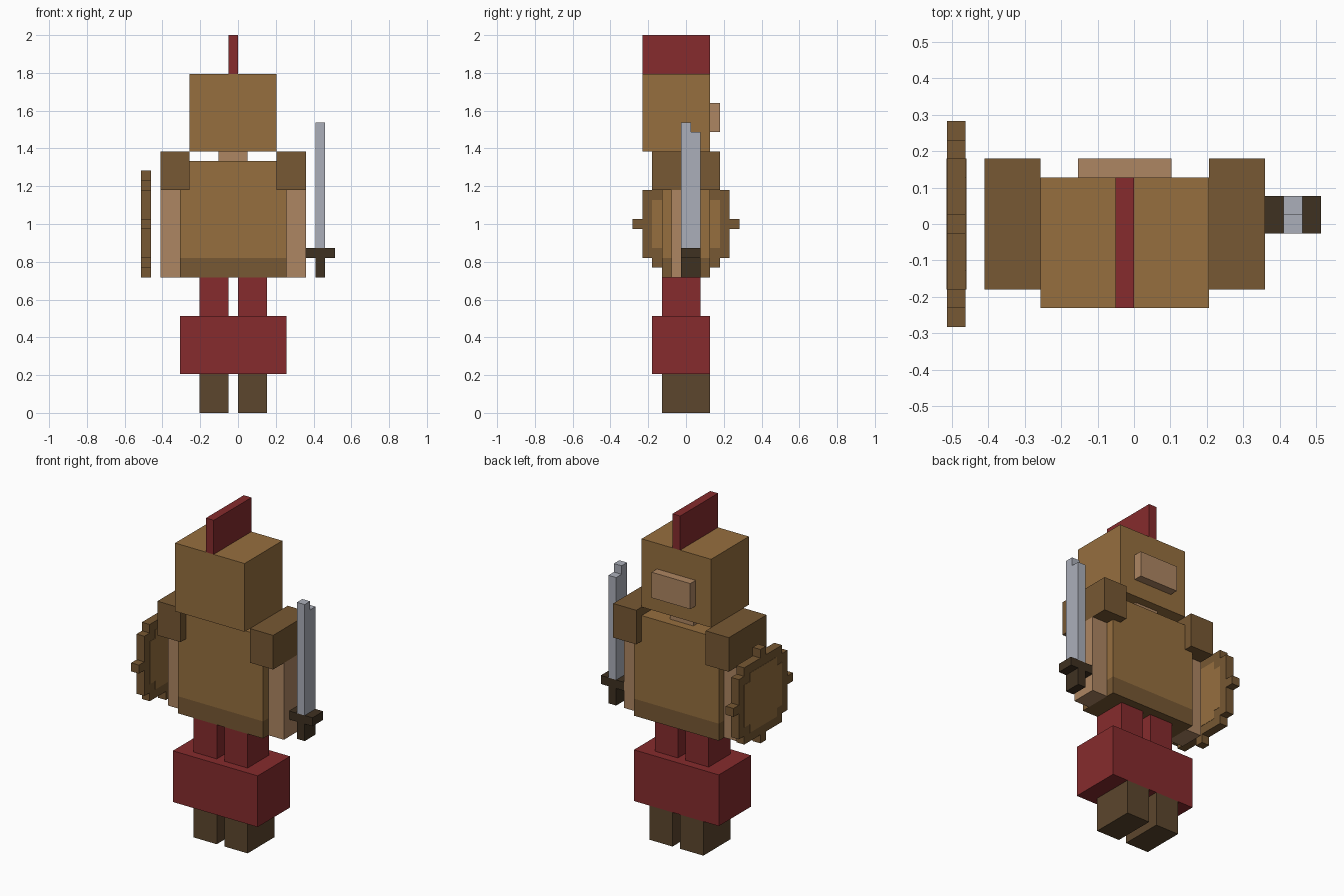
import bpy
import bmesh

if "Cube" in bpy.data.objects:
    bpy.data.objects.remove(bpy.data.objects["Cube"], do_unlink=True)

U = 2 / 39  # one block unit; all part sizes below are in blocks


def srgb(hex_code):
    out = []
    for i in (0, 2, 4):
        c = int(hex_code[i:i + 2], 16) / 255
        out.append(c / 12.92 if c <= 0.04045 else ((c + 0.055) / 1.055) ** 2.4)
    return (*out, 1.0)


def material(name, hex_code):
    mat = bpy.data.materials.new(name)
    mat.use_nodes = True
    colour = srgb(hex_code)
    mat.diffuse_color = colour
    bsdf = next(n for n in mat.node_tree.nodes if n.type == "BSDF_PRINCIPLED")
    bsdf.inputs["Base Color"].default_value = colour
    bsdf.inputs["Roughness"].default_value = 0.8
    return mat


BRONZE = material("bronze", "966F3F")
LEATHER = material("brown leather", "775833")
BOOT = material("dark boot leather", "5C462D")
GRIP = material("very dark wood", "3F3121")
SKIN = material("skin", "AE8662")
RED = material("red cloth", "862B2D")
STEEL = material("steel", "ABAFBA")


def extrude(name, profile, x0, x1, mat):
    """Solid from a closed (y, z) profile, running from x0 to x1."""
    bm = bmesh.new()
    base = bm.faces.new([bm.verts.new((x0 * U, y * U, z * U)) for y, z in profile])
    ext = bmesh.ops.extrude_face_region(bm, geom=[base], use_keep_orig=True)
    moved = [v for v in ext["geom"] if isinstance(v, bmesh.types.BMVert)]
    bmesh.ops.translate(bm, verts=moved, vec=((x1 - x0) * U, 0, 0))
    bmesh.ops.recalc_face_normals(bm, faces=bm.faces[:])
    mesh = bpy.data.meshes.new(name)
    bm.to_mesh(mesh)
    bm.free()
    mesh.materials.append(mat)
    obj = bpy.data.objects.new(name, mesh)
    bpy.context.collection.objects.link(obj)
    return obj


def box(name, x, y, z, mat):
    (y0, y1), (z0, z1) = y, z
    return extrude(name, [(y0, z0), (y1, z0), (y1, z1), (y0, z1)], *x, mat)


def four_fold(quarter, centre_z):
    """Repeat a quarter outline four times around the shield centre."""
    points = []
    for _ in range(4):
        points += [(y, z + centre_z) for y, z in quarter]
        quarter = [(-z, y) for y, z in quarter]
    return points


# Head
box("crest", (-1, 0), (-4.5, 2.5), (35, 39), RED)
box("helmet", (-5, 4), (-4.5, 2.5), (27, 35), BRONZE)
box("face", (-3, 2), (2.5, 3.5), (29, 32), SKIN)
box("neck", (-2, 1), (-1.5, 1.5), (26, 27), SKIN)

# Body
box("breastplate", (-6, 5), (-2.5, 2.5), (16, 26), BRONZE)
box("belt", (-6, 5), (-2.5, 2.5), (14, 16), LEATHER)
box("skirt", (-6, 5), (-3.5, 2.5), (4, 10), RED)

# Limbs, mirrored about the body's middle plane at x = -0.5
for side, s in (("left", 1), ("right", -1)):
    def span(a, b):
        return tuple(sorted((-0.5 + s * a, -0.5 + s * b)))
    box(side + "_shoulder_pad", span(4.5, 7.5), (-3.5, 3.5), (23, 27), LEATHER)
    box(side + "_arm", span(5.5, 7.5), (-1.5, 1.5), (14, 23), SKIN)
    box(side + "_leg", span(0.5, 3.5), (-2.5, 1.5), (10, 14), RED)
    box(side + "_boot", span(0.5, 3.5), (-2.5, 2.5), (0, 4), BOOT)

# Sword
extrude("sword_blade", [(-0.5, 17), (1.5, 17), (1.5, 29), (0.5, 29), (0.5, 30), (-0.5, 30)],
        8, 9, STEEL)
box("sword_guard", (7, 10), (-0.5, 1.5), (16, 17), GRIP)
box("sword_grip", (8, 9), (-0.5, 1.5), (14, 16), GRIP)

# Shield: stepped rim with four studs, and a bronze plate on each side
rim = [(5.5, -0.5), (5.5, 0.5), (4.5, 0.5), (4.5, 3.5), (3.5, 3.5), (3.5, 4.5), (0.5, 4.5)]
plate = [(3.5, -2.5), (3.5, 2.5), (2.5, 2.5)]
extrude("shield_rim", four_fold(rim, 19.5), -10, -9, LEATHER)
extrude("shield_outer_plate", four_fold(plate, 19.5), -10.03, -9.97, BRONZE)
extrude("shield_inner_plate", four_fold(plate, 19.5), -9.03, -8.97, BRONZE)
